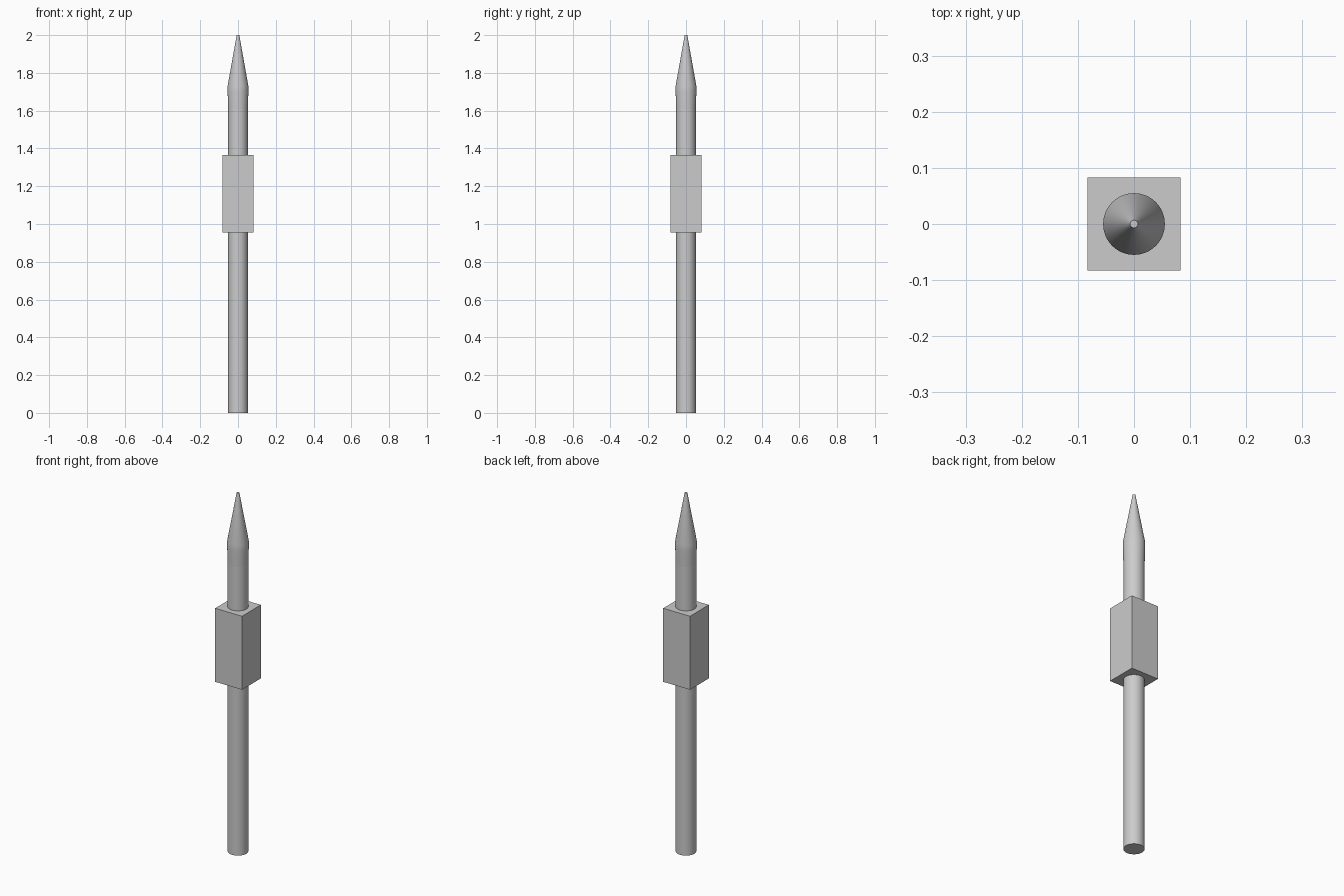
import bpy
import bmesh
import math

cube = bpy.data.objects.get("Cube")
if cube:
    bpy.data.objects.remove(cube, do_unlink=True)

grey = bpy.data.materials.new("plain grey")
grey.use_nodes = True
colour = (0.6, 0.6, 0.6, 1)
grey.diffuse_color = colour
grey.node_tree.nodes["Principled BSDF"].inputs["Base Color"].default_value = colour


def add_object(name, bm):
    bmesh.ops.recalc_face_normals(bm, faces=bm.faces)
    mesh = bpy.data.meshes.new(name)
    bm.to_mesh(mesh)
    bm.free()
    mesh.materials.append(grey)
    obj = bpy.data.objects.new(name, mesh)
    bpy.context.collection.objects.link(obj)
    return obj


def turned(name, profile, sides=48):
    """Closed round part from (radius, height) pairs, with flat end caps."""
    bm = bmesh.new()
    rings = []
    for r, z in profile:
        angles = [2 * math.pi * i / sides for i in range(sides)]
        rings.append([bm.verts.new((r * math.cos(a), r * math.sin(a), z)) for a in angles])
    for low, high in zip(rings, rings[1:]):
        for i in range(sides):
            j = (i + 1) % sides
            bm.faces.new((low[i], low[j], high[j], high[i]))
    bm.faces.new(rings[0][::-1])
    bm.faces.new(rings[-1])
    obj = add_object(name, bm)
    bpy.ops.object.select_all(action="DESELECT")
    obj.select_set(True)
    bpy.context.view_layer.objects.active = obj
    bpy.ops.object.shade_smooth_by_angle(angle=math.radians(30))
    return obj


# Round shaft
turned("shaft", [(0.052, 0), (0.052, 1.63)])

# Pointed tip with a slightly flared collar and a small blunt end
turned("pointed_tip", [(0.052, 1.61), (0.055, 1.70), (0.055, 1.73), (0.007, 2.0)])

# Square block around the shaft
bm = bmesh.new()
bmesh.ops.create_cube(bm, size=1)
bmesh.ops.scale(bm, vec=(0.166, 0.166, 0.41), verts=bm.verts)
bmesh.ops.translate(bm, vec=(0, 0, 1.16), verts=bm.verts)
add_object("square_block", bm)
